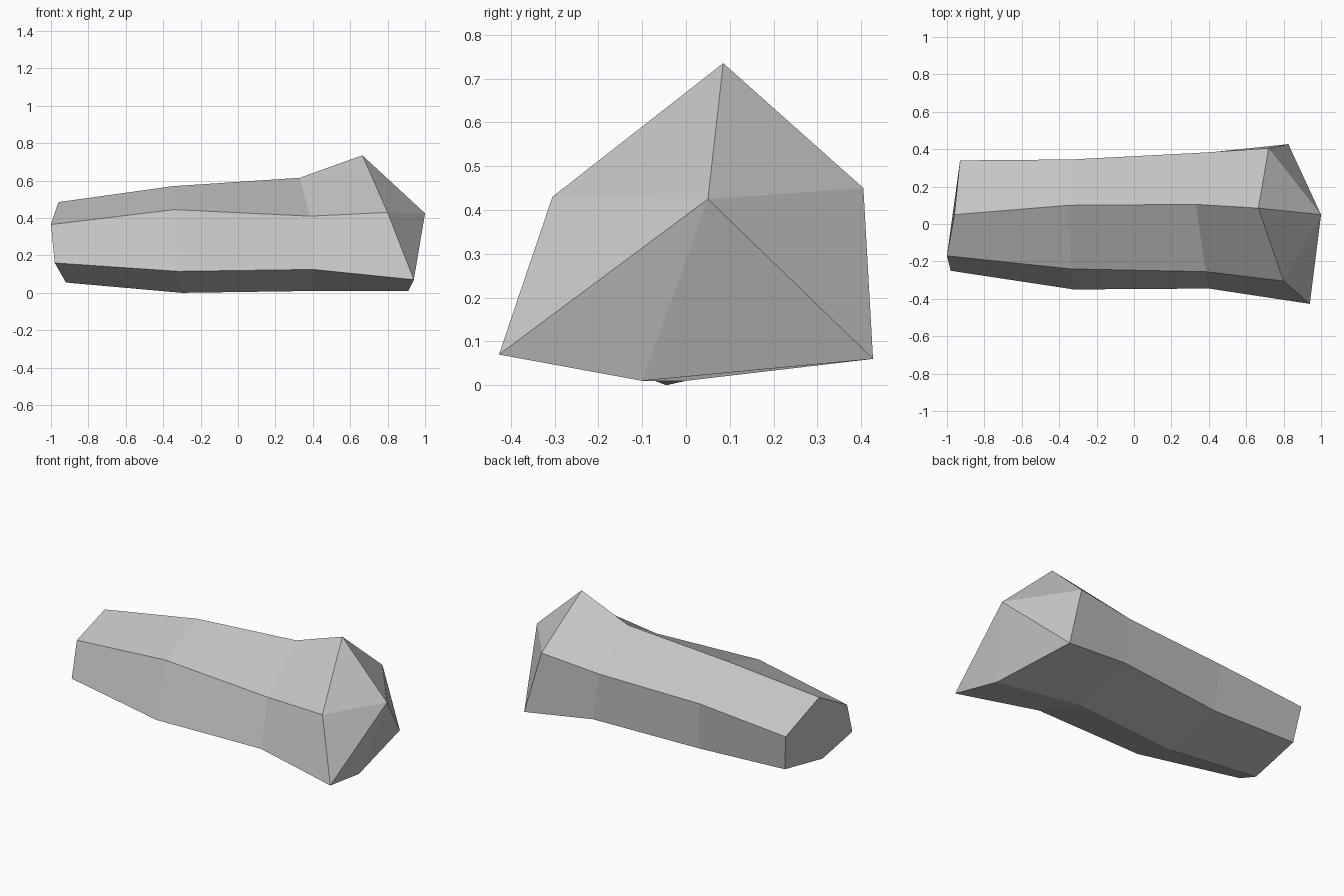
import bpy
import bmesh

default_cube = bpy.data.objects.get("Cube")
if default_cube:
    bpy.data.objects.remove(default_cube, do_unlink=True)


def flat_material(name, colour):
    """One plain colour, shown in the viewport and in a render."""
    material = bpy.data.materials.new(name)
    material.use_nodes = True
    material.diffuse_color = colour
    shader = next(n for n in material.node_tree.nodes if n.type == "BSDF_PRINCIPLED")
    shader.inputs["Base Color"].default_value = colour
    shader.inputs["Roughness"].default_value = 0.9
    return material


def loft(name, sections, tip, material):
    """Skin the cross-sections, close the first end flat and the last end to a point."""
    bm = bmesh.new()
    rings = [[bm.verts.new(point) for point in section] for section in sections]
    count = len(rings[0])
    apex = bm.verts.new(tip)

    for ring, following in zip(rings, rings[1:]):
        for i in range(count):
            j = (i + 1) % count
            bm.faces.new((ring[i], ring[j], following[j], following[i]))

    bm.faces.new(rings[0])
    last = rings[-1]
    for i in range(count):
        bm.faces.new((last[i], last[(i + 1) % count], apex))

    bmesh.ops.recalc_face_normals(bm, faces=bm.faces)
    mesh = bpy.data.meshes.new(name)
    bm.to_mesh(mesh)
    bm.free()
    mesh.materials.append(material)
    mesh.shade_flat()
    obj = bpy.data.objects.new(name, mesh)
    bpy.context.collection.objects.link(obj)
    return obj


# Six-sided sections along the rock, each in the order:
# top, front upper, front lower, bottom, back lower, back upper
small_end = [(-.96, .05, .485), (-1, -.17, .365), (-.98, -.25, .16),
             (-.92, -.04, .055), (-.9, .305, .115), (-.93, .34, .34)]
narrow_middle = [(-.35, .1, .57), (-.34, -.24, .445), (-.32, -.35, .115),
                 (-.3, -.045, 0), (-.32, .32, .095), (-.335, .345, .39)]
wide_middle = [(.33, .105, .615), (.385, -.255, .41), (.4, -.345, .125),
               (.4, 0, .01), (.38, .38, .115), (.34, .38, .41)]
large_end = [(.665, .085, .735), (.8, -.305, .43), (.94, -.427, .07),
             (.91, -.1, .01), (.825, .427, .06), (.72, .405, .45)]

# Rock body with a pointed large end
stone_grey = flat_material("stone grey", (.55, .55, .55, 1))
loft("long_rock", [small_end, narrow_middle, wide_middle, large_end],
     (1, .05, .425), stone_grey)
